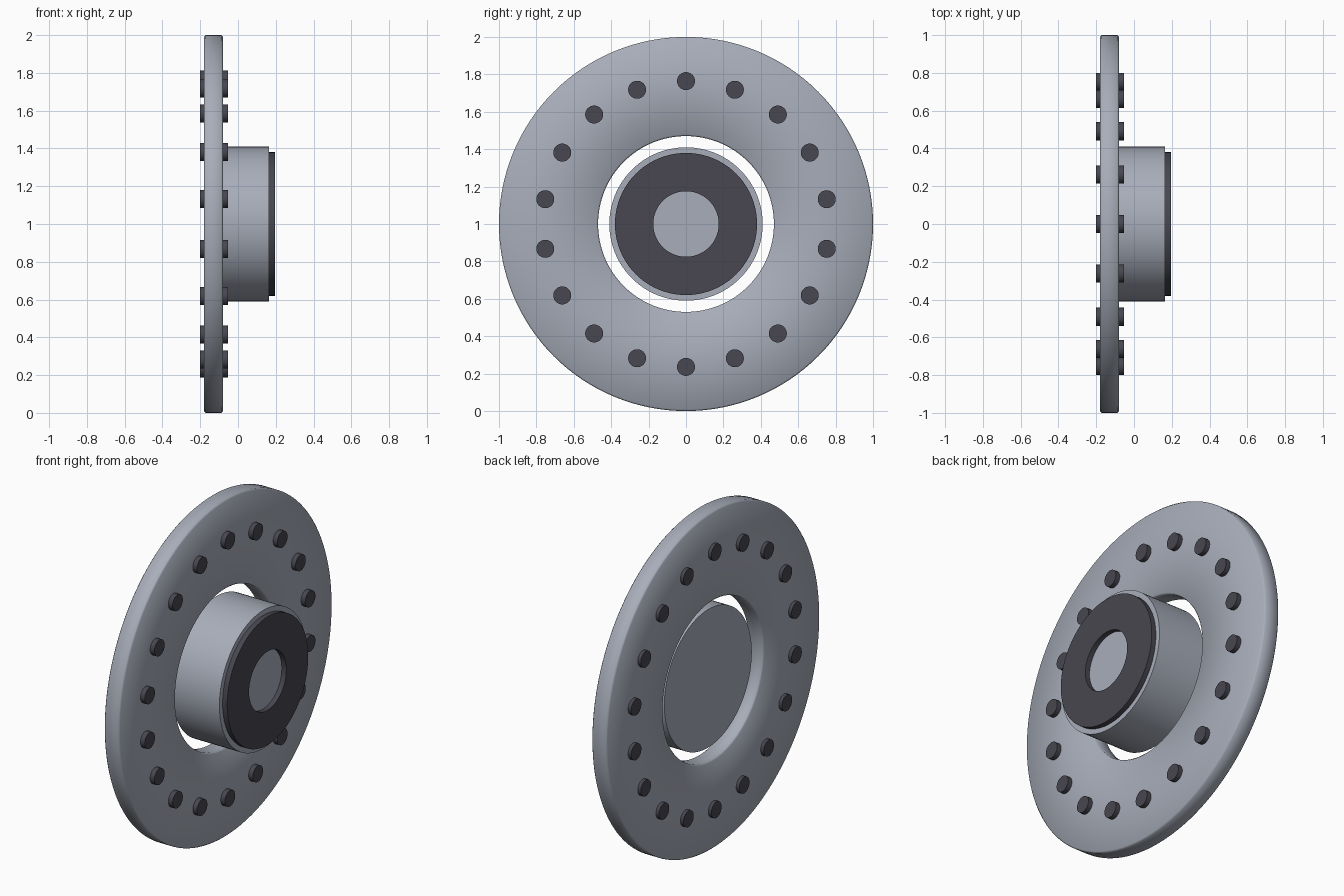
import bpy, bmesh, math

cube = bpy.data.objects.get("Cube")
if cube:
    bpy.data.objects.remove(cube, do_unlink=True)


def material(name, rgb):
    mat = bpy.data.materials.new(name)
    mat.use_nodes = True
    mat.diffuse_color = (*rgb, 1)
    mat.node_tree.nodes["Principled BSDF"].inputs["Base Color"].default_value = (*rgb, 1)
    return mat


STEEL = material("light steel grey", (0.39, 0.42, 0.49))
DARK = material("dark grey", (0.065, 0.062, 0.08))


def lathe(name, profile, mat, segments=96, closed=True, angle=35):
    """Spin an (x, radius) profile around the horizontal x axis."""
    bm = bmesh.new()
    verts = [bm.verts.new((x, 0, r)) for x, r in profile]
    edges = [bm.edges.new(pair) for pair in zip(verts, verts[1:])]
    if closed:
        edges.append(bm.edges.new((verts[-1], verts[0])))
    bmesh.ops.spin(bm, geom=verts + edges, cent=(0, 0, 0), axis=(1, 0, 0),
                   angle=math.tau, steps=segments, use_duplicate=False)
    bmesh.ops.remove_doubles(bm, verts=bm.verts, dist=0.0001)
    bmesh.ops.recalc_face_normals(bm, faces=bm.faces)
    mesh = bpy.data.meshes.new(name)
    bm.to_mesh(mesh)
    bm.free()
    mesh.materials.append(mat)
    obj = bpy.data.objects.new(name, mesh)
    bpy.context.collection.objects.link(obj)
    obj.location.z = 1
    bpy.ops.object.select_all(action="DESELECT")
    obj.select_set(True)
    bpy.context.view_layer.objects.active = obj
    bpy.ops.object.shade_smooth_by_angle(angle=math.radians(angle))
    return obj


def rounded_ring(x0, x1, r0, r1, b):
    """Rectangular section with small corner chamfers."""
    return [(x0 + b, r0), (x1 - b, r0), (x1, r0 + b), (x1, r1 - b),
            (x1 - b, r1), (x0 + b, r1), (x0, r1 - b), (x0, r0 + b)]


# Disc with softened rims
lathe("disc_ring", rounded_ring(-0.18, -0.08, 0.47, 1.0, 0.008), STEEL,
      segments=128, angle=60)

# Solid hub standing free in the opening
lathe("hub", [(-0.145, 0), (-0.145, 0.41), (0.165, 0.41), (0.165, 0)], STEEL, closed=False)

# Dark washer on the hub face
lathe("hub_washer", [(0.165, 0.175), (0.195, 0.175), (0.195, 0.38), (0.165, 0.38)], DARK)

# Circle of pins passing through the disc
PINS = 18
for i in range(PINS):
    a = math.tau * i / PINS
    pin = lathe(f"pin_{i + 1}", [(-0.2, 0), (-0.2, 0.048), (-0.052, 0.048), (-0.052, 0)],
                DARK, segments=32, closed=False)
    pin.location = (0, 0.764 * math.sin(a), 1 + 0.764 * math.cos(a))
